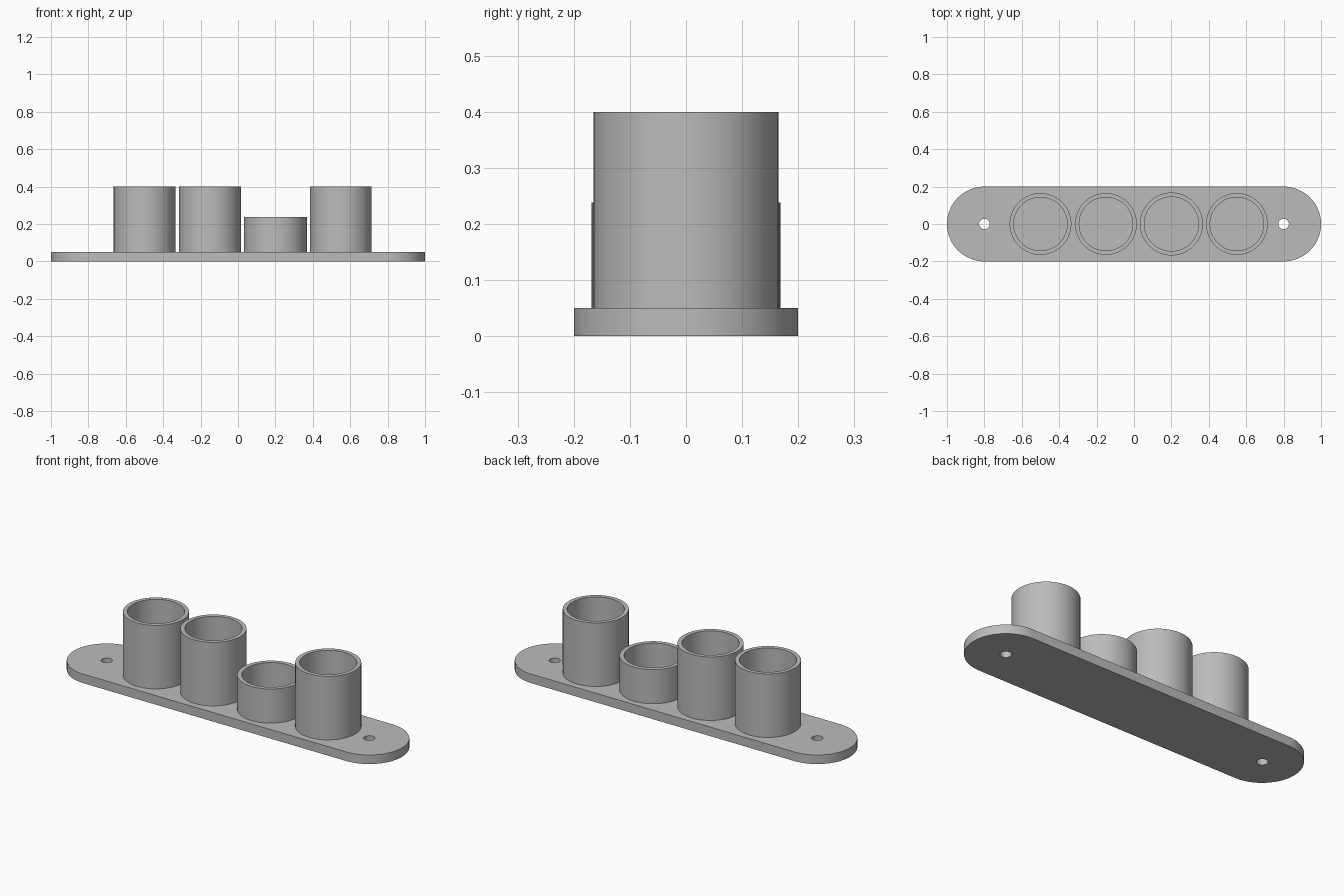
import bpy, bmesh
from math import pi, sin, cos

if "Cube" in bpy.data.objects:
    bpy.data.objects.remove(bpy.data.objects["Cube"])

SIDES = 64
PLATE_TOP = 0.05

grey = bpy.data.materials.new("mid grey")
grey.use_nodes = True
colour = (0.5, 0.5, 0.5, 1)
grey.diffuse_color = colour
grey.node_tree.nodes["Principled BSDF"].inputs["Base Color"].default_value = colour


def arc(cx, r, start, sweep, steps):
    return [(cx + r * cos(start + sweep * i / steps),
             r * sin(start + sweep * i / steps)) for i in range(steps + 1)]


def circle(cx, r):
    return arc(cx, r, 0, 2 * pi, SIDES)[:-1]


def extruded(name, loops, bottom, top):
    """Fill the first loop, leaving the others as holes, and extrude it upwards."""
    bm = bmesh.new()
    edges = []
    for loop in loops:
        verts = [bm.verts.new((x, y, bottom)) for x, y in loop]
        edges += [bm.edges.new((v, verts[i - 1])) for i, v in enumerate(verts)]
    bmesh.ops.triangle_fill(bm, use_beauty=True, use_dissolve=False, edges=edges)
    result = bmesh.ops.extrude_face_region(bm, geom=bm.faces[:])
    raised = [g for g in result["geom"] if isinstance(g, bmesh.types.BMVert)]
    bmesh.ops.translate(bm, verts=raised, vec=(0, 0, top - bottom))
    bmesh.ops.recalc_face_normals(bm, faces=bm.faces[:])
    mesh = bpy.data.meshes.new(name)
    bm.to_mesh(mesh)
    bm.free()
    mesh.materials.append(grey)
    obj = bpy.data.objects.new(name, mesh)
    bpy.context.collection.objects.link(obj)
    bpy.ops.object.select_all(action='DESELECT')
    obj.select_set(True)
    bpy.context.view_layer.objects.active = obj
    bpy.ops.object.shade_smooth_by_angle(angle=pi / 6)


# Rounded mounting plate with a screw hole at each end
outline = arc(0.8, 0.2, -pi / 2, pi, SIDES // 2) + arc(-0.8, 0.2, pi / 2, pi, SIDES // 2)
extruded("base_plate", [outline, circle(-0.8, 0.028), circle(0.8, 0.028)], 0, PLATE_TOP)

# Row of open tubes: name, centre, outer radius, inner radius, top
for name, x, outer, inner, top in (
        ("right_outer_tube", -0.5, 0.165, 0.143, 0.4),
        ("right_inner_tube", -0.15, 0.165, 0.143, 0.4),
        ("short_tube", 0.2, 0.168, 0.145, 0.238),
        ("left_outer_tube", 0.55, 0.165, 0.143, 0.4)):
    extruded(name, [circle(x, outer), circle(x, inner)], PLATE_TOP, top)
